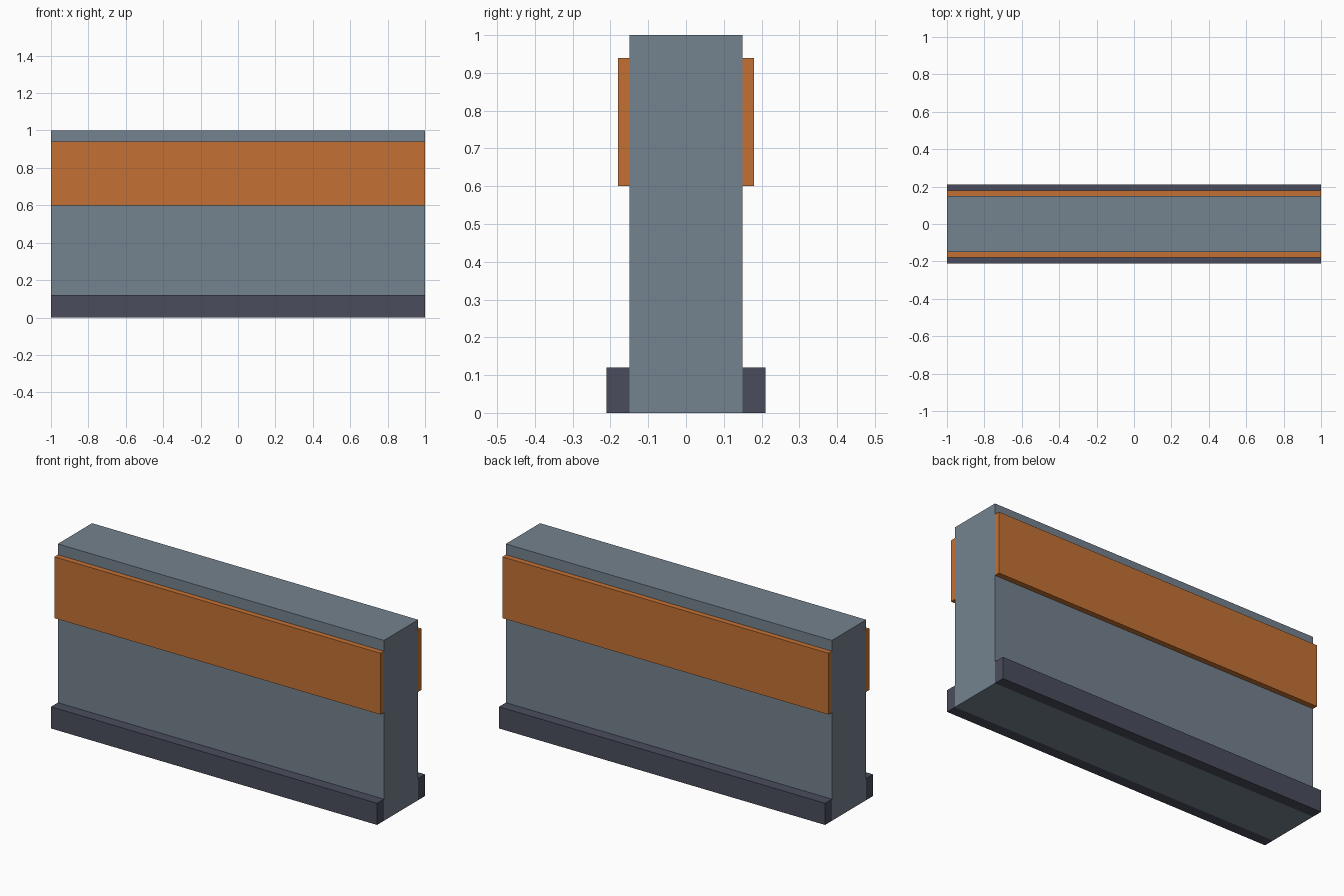
import bpy

if "Cube" in bpy.data.objects:
    bpy.data.objects.remove(bpy.data.objects["Cube"])


def material(name, rgb):
    m = bpy.data.materials.new(name)
    m.diffuse_color = (*rgb, 1.0)
    m.use_nodes = True
    m.node_tree.nodes["Principled BSDF"].inputs["Base Color"].default_value = m.diffuse_color
    return m


def box(name, y0, y1, z0, z1, mat):
    """Full-length box spanning x -1..1."""
    bpy.ops.mesh.primitive_cube_add(size=1, location=(0, (y0 + y1) / 2, (z0 + z1) / 2))
    ob = bpy.context.object
    ob.name = name
    ob.scale = (2, y1 - y0, z1 - z0)
    bpy.ops.object.transform_apply(location=False, rotation=False, scale=True)
    ob.data.materials.append(mat)
    return ob


grey = material("wall grey", (0.174, 0.223, 0.271))
orange = material("panel orange", (0.552, 0.165, 0.034))
dark = material("plinth dark grey", (0.0685, 0.074, 0.107))

# Main wall slab
box("wall", -0.15, 0.15, 0, 1, grey)

# Skirting and raised band on both faces
for side, s in (("front", -1), ("back", 1)):
    for part, depth, z0, z1, mat in (("skirting", 0.21, 0, 0.12, dark),
                                     ("band", 0.18, 0.60, 0.94, orange)):
        y0, y1 = sorted((s * 0.15, s * depth))
        box(f"{side}_{part}", y0, y1, z0, z1, mat)
